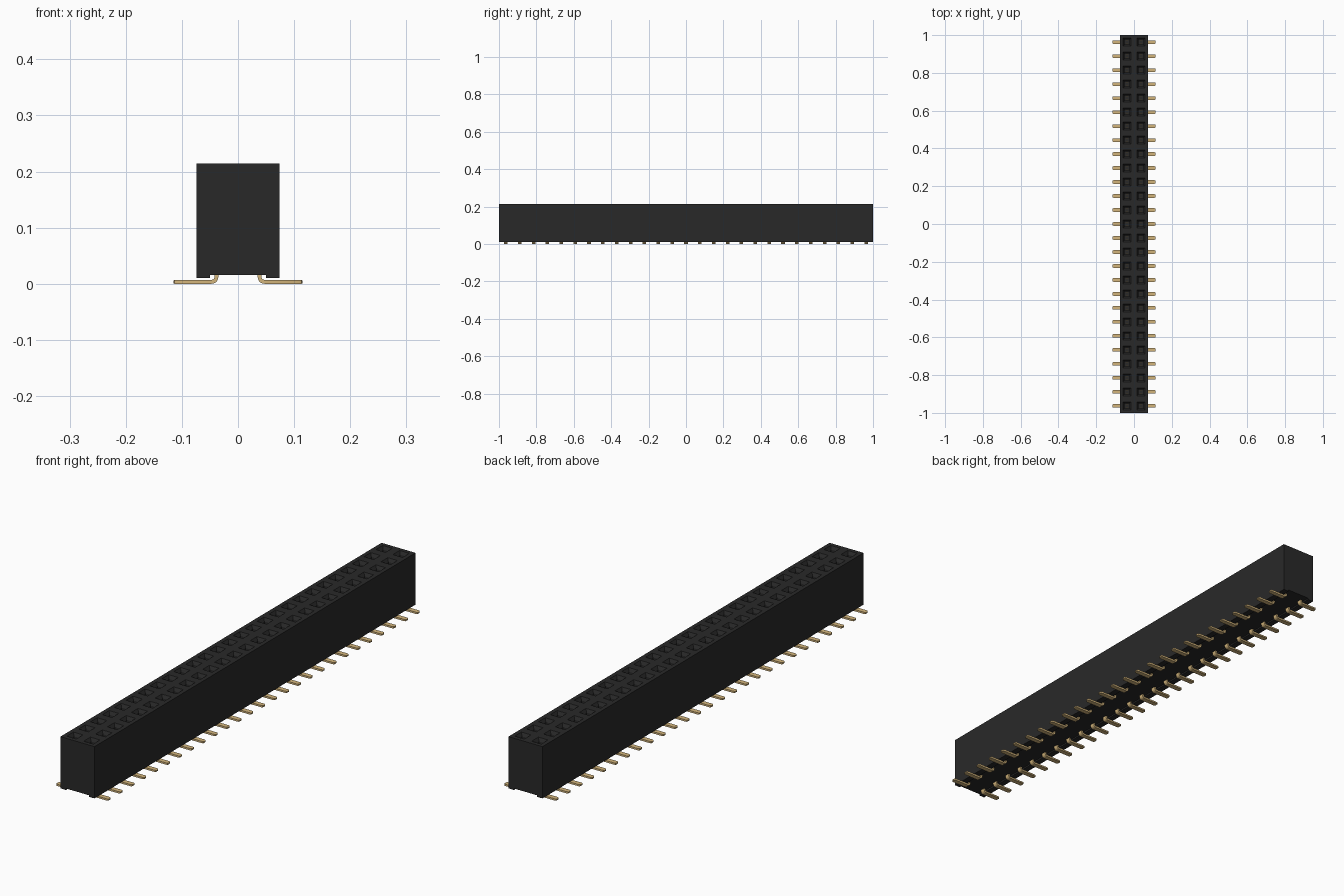
import bpy, bmesh, math

if "Cube" in bpy.data.objects:
    bpy.data.objects.remove(bpy.data.objects["Cube"], do_unlink=True)

ROWS = 27
PITCH = 2 / ROWS
HALF = PITCH / 2
TOP = 0.214


def material(name, rgb, metallic=0.0):
    m = bpy.data.materials.new(name)
    m.use_nodes = True
    m.diffuse_color = (*rgb, 1)
    bsdf = m.node_tree.nodes["Principled BSDF"]
    bsdf.inputs["Base Color"].default_value = (*rgb, 1)
    bsdf.inputs["Roughness"].default_value = 0.6
    return m


black = material("black plastic", (0.022, 0.022, 0.022))
gold = material("gold metal", (0.65, 0.46, 0.20))


def finish(bm, name, mat):
    bmesh.ops.remove_doubles(bm, verts=bm.verts, dist=1e-5)
    bmesh.ops.recalc_face_normals(bm, faces=bm.faces)
    mesh = bpy.data.meshes.new(name)
    bm.to_mesh(mesh)
    bm.free()
    mesh.materials.append(mat)
    obj = bpy.data.objects.new(name, mesh)
    bpy.context.collection.objects.link(obj)
    return obj


def repeat(obj):
    """Array along the row, then mirror to the second row."""
    arr = obj.modifiers.new("rows", "ARRAY")
    arr.count = ROWS
    arr.use_relative_offset = False
    arr.use_constant_offset = True
    arr.constant_offset_displace = (0, PITCH, 0)
    mir = obj.modifiers.new("both sides", "MIRROR")
    mir.use_axis = (True, False, False)


def loft(bm, rings):
    """Join successive vertex rings with quads."""
    for a, b in zip(rings, rings[1:]):
        n = len(a)
        for i in range(n):
            bm.faces.new((a[i], a[(i + 1) % n], b[(i + 1) % n], b[i]))


# Housing: cross-section with a standoff skirt under each long side
bm = bmesh.new()
profile = [(PITCH, TOP), (PITCH, 0.010), (0.050, 0.010), (0.050, 0.016),
           (-0.050, 0.016), (-0.050, 0.010), (-PITCH, 0.010), (-PITCH, TOP)]
lines = [[bm.verts.new((x, -1 + k * PITCH, z)) for x, z in profile]
         for k in range(ROWS + 1)]
for a, b in zip(lines, lines[1:]):
    for i in range(len(profile) - 1):
        bm.faces.new((a[i], a[i + 1], b[i + 1], b[i]))
for line in (lines[0], lines[-1]):
    bm.faces.new(line + [bm.verts.new((0, line[0].co.y, TOP))])

# Top tiles, each with a funnel-mouthed square well
well = [(HALF, TOP), (0.021, TOP), (0.013, TOP - 0.012), (0.013, 0.06)]
corners = [(-1, -1), (1, -1), (1, 1), (-1, 1)]
for k in range(ROWS):
    cy = -1 + (k + 0.5) * PITCH
    for cx in (-HALF, HALF):
        rings = [[bm.verts.new((cx + sx * h, cy + sy * h, z)) for sx, sy in corners]
                 for h, z in well]
        loft(bm, rings)
        bm.faces.new(rings[-1])
finish(bm, "housing", black)

# Gull-wing pin: flat strip swept down, round the bend and outwards
T, W = 0.007, 0.0095           # thickness, half width
BX, BZ = 0.047, 0.012          # bend centre
R_OUT, R_IN = 0.012, 0.005
sections = [((BX - R_OUT, 0.05), (BX - R_IN, 0.05), W)]
for s in range(6):
    a = math.radians(180 + 18 * s)
    c, d = math.cos(a), math.sin(a)
    sections.append(((BX + R_OUT * c, BZ + R_OUT * d),
                     (BX + R_IN * c, BZ + R_IN * d), W))
sections += [((0.109, 0), (0.109, T), W),
             ((0.113, 0), (0.113, T), W * 0.8),
             ((0.115, 0.001), (0.115, T - 0.001), W * 0.4)]
bm = bmesh.new()
y0 = -1 + HALF
rings = [[bm.verts.new((p[0], y0 + s * w, p[1]))
          for p, s in ((o, -1), (o, 1), (i, 1), (i, -1))] for o, i, w in sections]
loft(bm, rings)
bm.faces.new(rings[0])
bm.faces.new(rings[-1])
pins = finish(bm, "solder_pins", gold)
repeat(pins)

# Spring contacts: two thin tines deep inside each well
bm = bmesh.new()
for side in (-1, 1):
    tine = bmesh.ops.create_cube(bm, size=1)["verts"]
    bmesh.ops.scale(bm, vec=(0.009, 0.003, 0.085), verts=tine)
    bmesh.ops.translate(bm, vec=(HALF, y0 + side * 0.009, 0.1), verts=tine)
contacts = finish(bm, "spring_contacts", gold)
repeat(contacts)

# Smooth the pin bends only
bpy.ops.object.select_all(action="DESELECT")
pins.select_set(True)
bpy.context.view_layer.objects.active = pins
bpy.ops.object.shade_smooth_by_angle(angle=math.radians(30))
